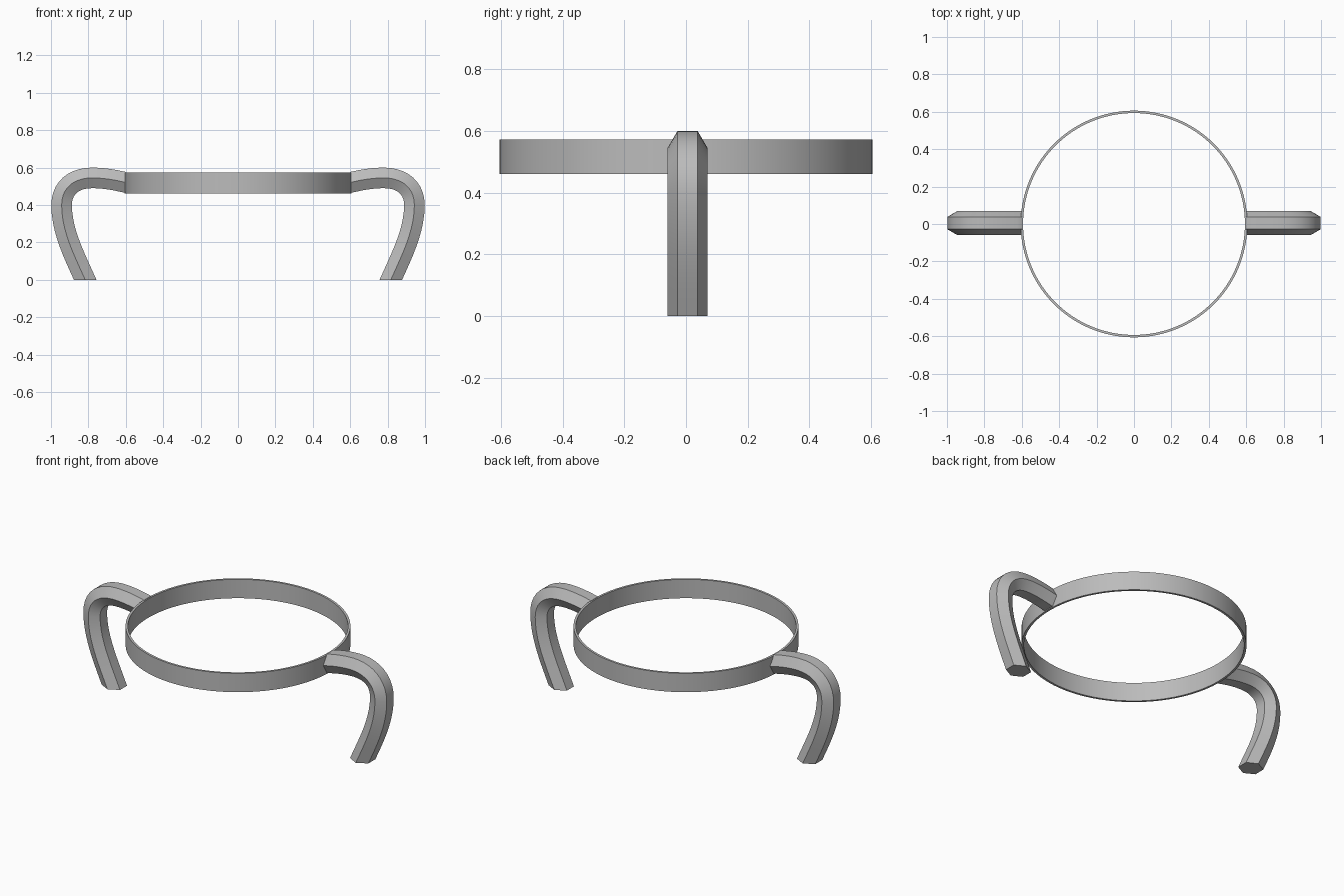
import bpy
import bmesh
from math import cos, sin, tau, radians
from mathutils import Vector
from mathutils.geometry import interpolate_bezier

default_cube = bpy.data.objects.get("Cube")
if default_cube:
    bpy.data.objects.remove(default_cube, do_unlink=True)

grey = bpy.data.materials.new("plain_grey")
grey.use_nodes = True
grey.diffuse_color = (0.5, 0.5, 0.5, 1)
grey.node_tree.nodes["Principled BSDF"].inputs["Base Color"].default_value = (0.5, 0.5, 0.5, 1)


def skin(bm, loops, closed):
    """Join consecutive vertex loops with quads."""
    count = len(loops[0])
    pairs = list(zip(loops, loops[1:]))
    if closed:
        pairs.append((loops[-1], loops[0]))
    for a, b in pairs:
        for i in range(count):
            j = (i + 1) % count
            bm.faces.new((a[i], a[j], b[j], b[i]))


def finish(bm, name):
    bmesh.ops.recalc_face_normals(bm, faces=bm.faces)
    mesh = bpy.data.meshes.new(name)
    bm.to_mesh(mesh)
    bm.free()
    mesh.materials.append(grey)
    obj = bpy.data.objects.new(name, mesh)
    bpy.context.collection.objects.link(obj)
    bpy.ops.object.select_all(action='DESELECT')
    obj.select_set(True)
    bpy.context.view_layer.objects.active = obj
    bpy.ops.object.shade_smooth_by_angle(angle=radians(30))


# Thin round band
INNER, OUTER, LOW, HIGH, STEPS = 0.593, 0.606, 0.461, 0.573, 128
bm = bmesh.new()
section = [(INNER, LOW), (OUTER, LOW), (OUTER, HIGH), (INNER, HIGH)]
loops = []
for k in range(STEPS):
    a = tau * k / STEPS
    loops.append([bm.verts.new((r * cos(a), r * sin(a), z)) for r, z in section])
skin(bm, loops, closed=True)
finish(bm, "ring_band")

# Arm centre line in the x-z plane: out from the band, over and down
HALF, FLAT, WIDE, MID_Y = 0.055, 0.033, 0.065, 0.005
segments = [
    ((0.60, 0.52), (0.66, 0.535), (0.72, 0.545), (0.78, 0.545)),
    ((0.78, 0.545), (0.88, 0.545), (0.943, 0.49), (0.943, 0.40)),
    ((0.943, 0.40), (0.943, 0.26), (0.875, 0.13), (0.817, 0)),
]
path = []
for seg in segments:
    points = interpolate_bezier(*[Vector(p) for p in seg], 11)
    path += points if not path else points[1:]

# Hexagonal section: (sideways, outward) factors
hexagon = [(-FLAT, 1), (FLAT, 1), (WIDE, 0), (FLAT, -1), (-FLAT, -1), (-WIDE, 0)]


def make_arm(name, side):
    bm = bmesh.new()
    loops = []
    last = len(path) - 1
    for k, p in enumerate(path):
        t = (path[min(k + 1, last)] - path[max(k - 1, 0)]).normalized()
        out = Vector((-t.y, t.x)) * HALF
        if k == 0:
            out = Vector((0, HALF))          # upright end against the band
        elif k == last:
            out = Vector((HALF / -t.y, 0))   # level foot
        loops.append([bm.verts.new((side * (p.x + out.x * o), MID_Y + y, p.y + out.y * o))
                      for y, o in hexagon])
    skin(bm, loops, closed=False)
    bm.faces.new(loops[0])
    bm.faces.new(loops[-1])
    finish(bm, name)


make_arm("left_arm", 1)
make_arm("right_arm", -1)
